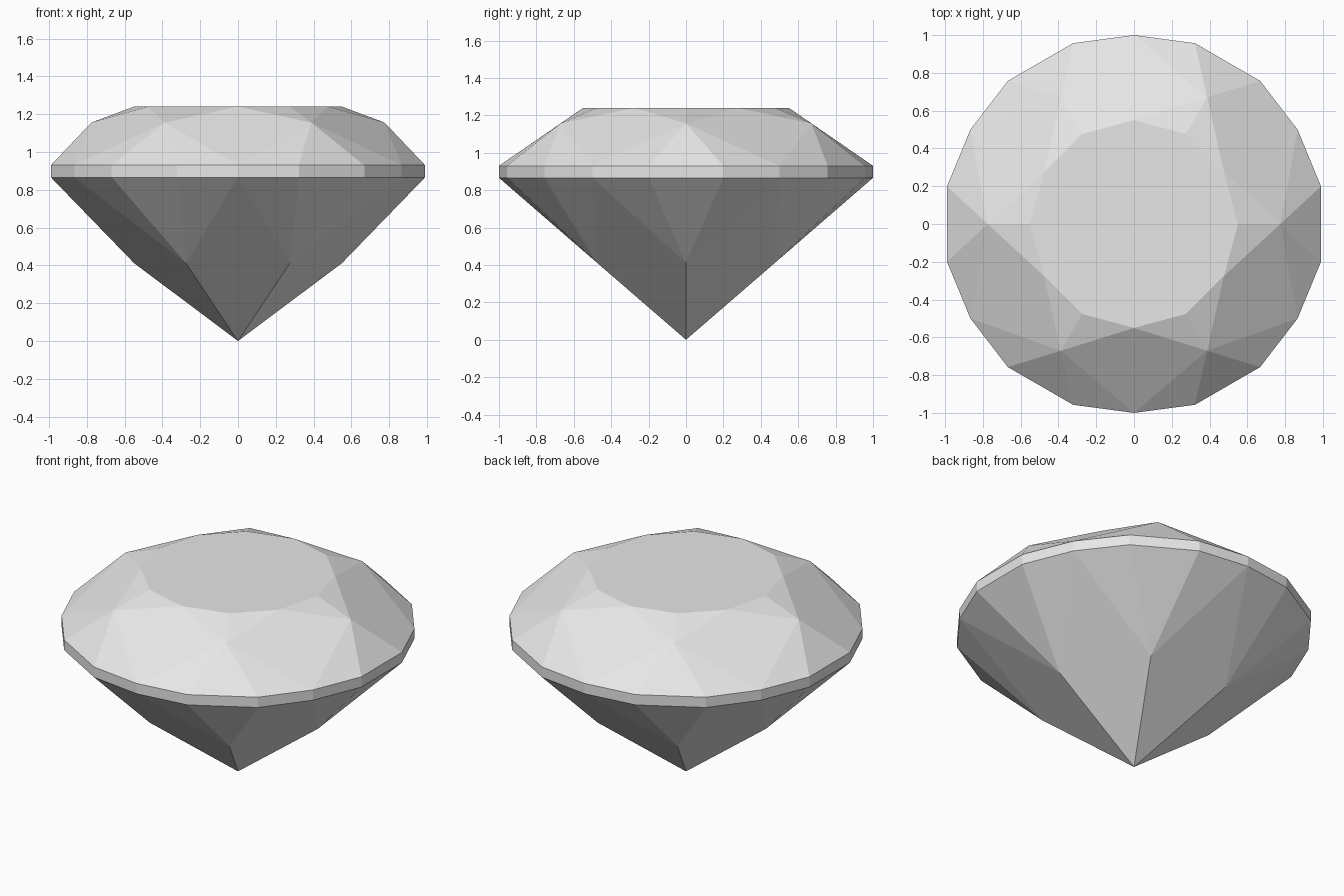
import bpy
import bmesh
from math import sin, cos, radians

cube = bpy.data.objects.get("Cube")
if cube:
    bpy.data.objects.remove(cube, do_unlink=True)

SIDES = 6
STEP = 360 / SIDES

grey = bpy.data.materials.new("pale_grey")
grey.use_nodes = True
colour = (0.8, 0.8, 0.8, 1)
grey.diffuse_color = colour
grey.node_tree.nodes["Principled BSDF"].inputs["Base Color"].default_value = colour

bm = bmesh.new()


def ring(z, points):
    """Vertices at height z, repeating (angle, radius) points round the axis."""
    return [bm.verts.new((r * sin(radians(a + k * STEP)),
                          r * cos(radians(a + k * STEP)), z))
            for k in range(SIDES) for a, r in points]


def face(*verts):
    bm.faces.new(verts)


# Rings from the table down to the culet
girdle_points = [(0, 1), (18.6, 1.01), (STEP - 18.6, 1.01)]
table = ring(1.24, [(0, 0.55), (STEP / 2, 0.55)])
crown = ring(1.156, [(STEP / 2, 0.775)])
girdle_top = ring(0.93, girdle_points)
girdle_base = ring(0.866, girdle_points)
pavilion = ring(0.412, [(STEP / 2, 0.55)])
culet = bm.verts.new((0, 0, 0))

face(*table)
for k in range(SIDES):
    # Kite facets of the crown and the pavilion
    face(table[2 * k], crown[k - 1], girdle_top[3 * k], crown[k])
    face(culet, pavilion[k - 1], girdle_base[3 * k], pavilion[k])
    # Star facets beside the table
    for j in (2 * k, 2 * k + 1):
        face(table[j], table[(j + 1) % len(table)], crown[k])
    # Girdle band with the facets above and below it
    for j in range(3 * k, 3 * k + 3):
        n = (j + 1) % len(girdle_top)
        face(crown[k], girdle_top[j], girdle_top[n])
        face(girdle_top[j], girdle_base[j], girdle_base[n], girdle_top[n])
        face(pavilion[k], girdle_base[j], girdle_base[n])

bmesh.ops.recalc_face_normals(bm, faces=bm.faces[:])
mesh = bpy.data.meshes.new("cut_gem")
bm.to_mesh(mesh)
bm.free()
mesh.materials.append(grey)
bpy.context.collection.objects.link(bpy.data.objects.new("cut_gem", mesh))
